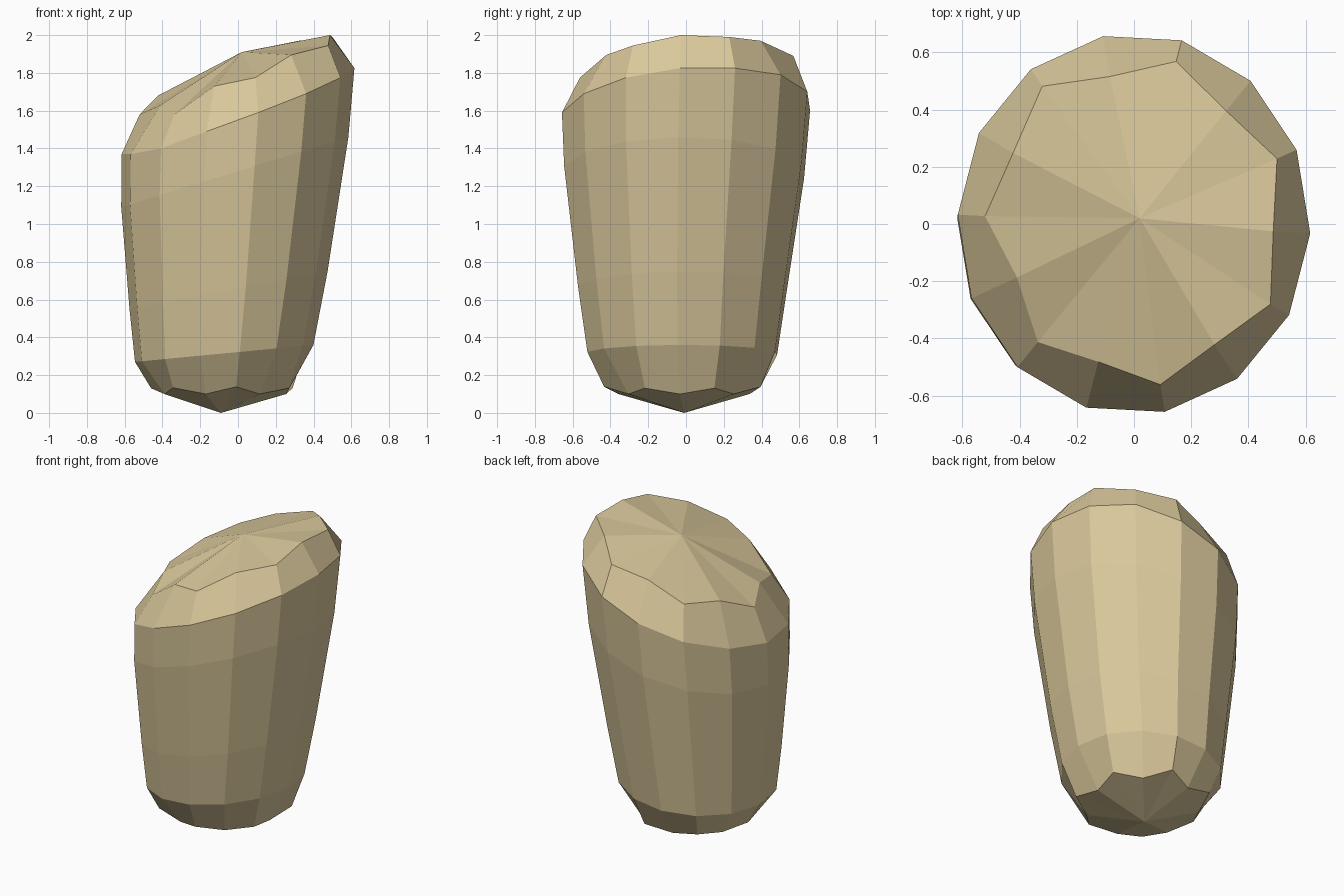
import bpy, bmesh, math

if "Cube" in bpy.data.objects:
    bpy.data.objects.remove(bpy.data.objects["Cube"])

SIDES = 14
START = math.radians(-2.8)

# Rim and top cap: heights around the slanted end, and how far the cap is pulled in
RIM_Z = [1.825, 1.825, 1.79, 1.70, 1.60, 1.50, 1.42, 1.37, 1.37, 1.40, 1.49, 1.59, 1.69, 1.775]
CAP_Z = [2.0, 1.99, 1.97, 1.89, 1.83, 1.72, 1.68, 1.58, 1.63, 1.58, 1.73, 1.775, 1.895, 1.945]
CAP_SCALE = [.79, .88, .79, .885, .785, .89, .78, .845, .72, .825, .75, .855, .78, .88]

bm = bmesh.new()


def ring(cx, cy, rx, ry, height, scale=lambda k, c: 1.0):
    """One loop of vertices; height(k, c) gets the index and the cosine."""
    loop = []
    for k in range(SIDES):
        a = START + k * math.tau / SIDES
        c, s = math.cos(a), math.sin(a)
        f = scale(k, c)
        loop.append(bm.verts.new((cx + rx * f * c, cy + ry * f * s, height(k, c))))
    return loop


rings = [
    # faceted underside, every second corner pulled in
    ring(-.08, -.015, .40, .425, lambda k, c: .14 - .01 * abs(c) if k % 2 else .10,
         lambda k, c: 1.0 if k % 2 else .84),
    # tilted wall loops, widening upwards
    ring(-.073, -.02, .473, .51, lambda k, c: .315 + .045 * c),
    ring(-.05, -.02, .525, .56, lambda k, c: .65 + .10 * c),
    ring(-.017, -.01, .602, .645, lambda k, c: 1.275 + .185 * c),
    ring(0, 0, .617, .667, lambda k, c: RIM_Z[k]),
    ring(0, 0, .617, .667, lambda k, c: CAP_Z[k], lambda k, c: CAP_SCALE[k]),
]
# the left underside corner sits a little further out
rings[0][7].co.x = -.46

for low, high in zip(rings, rings[1:]):
    for k in range(SIDES):
        n = (k + 1) % SIDES
        bm.faces.new((low[k], low[n], high[n], high[k]))

# close both ends with fans
bottom = bm.verts.new((-.09, -.01, 0))
top = bm.verts.new((.02, .02, 1.91))
for k in range(SIDES):
    n = (k + 1) % SIDES
    bm.faces.new((bottom, rings[0][n], rings[0][k]))
    bm.faces.new((top, rings[-1][k], rings[-1][n]))

bmesh.ops.recalc_face_normals(bm, faces=bm.faces[:])
mesh = bpy.data.meshes.new("stone")
bm.to_mesh(mesh)
bm.free()

tan = bpy.data.materials.new("tan stone")
tan.diffuse_color = (.70, .58, .33, 1)
tan.use_nodes = True
tan.node_tree.nodes["Principled BSDF"].inputs["Base Color"].default_value = tan.diffuse_color
mesh.materials.append(tan)
bpy.context.collection.objects.link(bpy.data.objects.new("stone", mesh))
